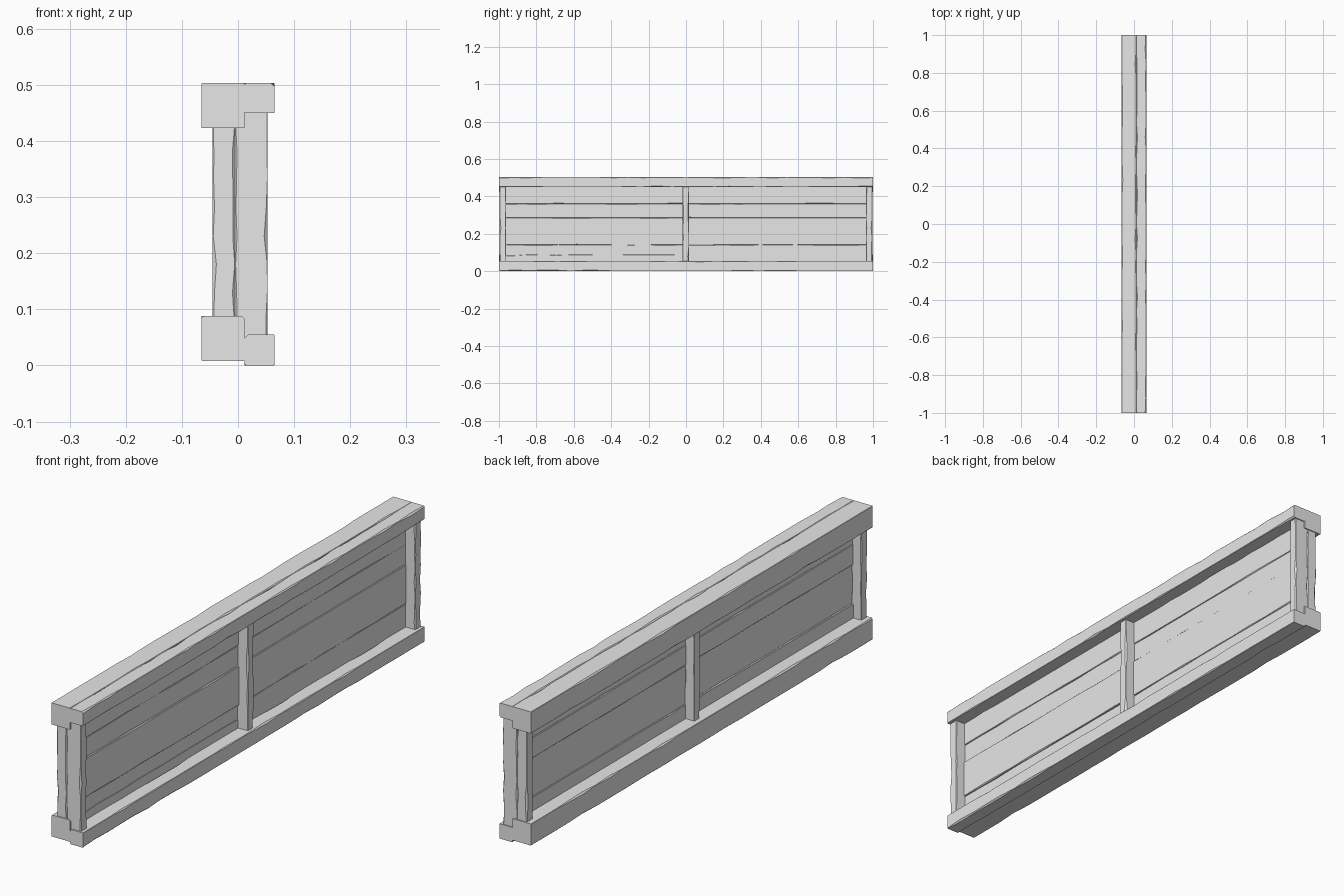
import bpy, bmesh, random
from mathutils import Vector

random.seed(7)
if "Cube" in bpy.data.objects:
    bpy.data.objects.remove(bpy.data.objects["Cube"], do_unlink=True)

grey = bpy.data.materials.new("plain_grey")
grey.use_nodes = True
colour = (0.8, 0.8, 0.8, 1)
grey.diffuse_color = colour
grey.node_tree.nodes["Principled BSDF"].inputs["Base Color"].default_value = colour


def timber(name, low, high, axis, rings, wear):
    """Hewn timber: a box along one axis with corners worn unevenly."""
    u, v = [i for i in range(3) if i != axis]
    bm = bmesh.new()
    loops = []
    for r in range(rings + 1):
        loop = []
        t = r / rings
        for cu, cv in ((0, 0), (1, 0), (1, 1), (0, 1)):
            chip = 0.0008 + wear * random.random() ** 3
            # two points cut each corner; their order keeps the loop going round
            pair = [(chip, 0), (0, chip)]
            if cu == cv:
                pair.reverse()
            for du, dv in pair:
                p = Vector((0, 0, 0))
                p[axis] = low[axis] + t * (high[axis] - low[axis])
                p[u] = high[u] - du if cu else low[u] + du
                p[v] = high[v] - dv if cv else low[v] + dv
                loop.append(bm.verts.new(p))
        loops.append(loop)
    for a, b in zip(loops, loops[1:]):
        for i in range(8):
            j = (i + 1) % 8
            bm.faces.new((a[i], a[j], b[j], b[i]))
    bm.faces.new(loops[0])
    bm.faces.new(loops[-1])
    bmesh.ops.recalc_face_normals(bm, faces=bm.faces)
    mesh = bpy.data.meshes.new(name)
    bm.to_mesh(mesh)
    bm.free()
    mesh.materials.append(grey)
    obj = bpy.data.objects.new(name, mesh)
    bpy.context.collection.objects.link(obj)
    parts.append(obj)


parts = []

# Long rails: two timbers side by side at the top and at the bottom
for name, x0, x1, z0, z1 in (
    ("top_rail_right", -0.065, 0.012, 0.423, 0.503),
    ("top_rail_left", 0.012, 0.065, 0.45, 0.503),
    ("bottom_rail_right", -0.065, 0.012, 0.008, 0.088),
    ("bottom_rail_left", 0.012, 0.065, 0.0, 0.055),
):
    timber(name, (x0, -1, z0), (x1, 1, z1), 1, 26, 0.006)

# Upright posts at the ends and the middle, split along the panel line
for place, y0, y1 in (("front", -0.996, -0.962), ("middle", -0.018, 0.016), ("back", 0.962, 0.996)):
    timber(place + "_post_right", (-0.045, y0, 0.03), (-0.005, y1, 0.48), 2, 9, 0.006)
    timber(place + "_post_left", (-0.005, y0, 0.03), (0.053, y1, 0.48), 2, 9, 0.006)

# Horizontal planks filling both bays, with small differences in thickness
seams = (0.03, 0.14, 0.285, 0.36, 0.48)
for bay, y0, y1, steps in (
    ("front", -0.97, -0.01, (0.011, 0.016, 0.012, 0.014)),
    ("back", 0.01, 0.97, (0.013, 0.015, 0.012, 0.014)),
):
    for i, out in enumerate(steps):
        timber(f"{bay}_plank_{i + 1}", (out - 0.023, y0, seams[i]),
               (out, y1, seams[i + 1]), 1, 10, 0.003)

# Soft shading that keeps the hewn edges crisp
bpy.ops.object.select_all(action="DESELECT")
for obj in parts:
    obj.select_set(True)
bpy.context.view_layer.objects.active = parts[0]
bpy.ops.object.shade_smooth_by_angle(angle=0.6)
